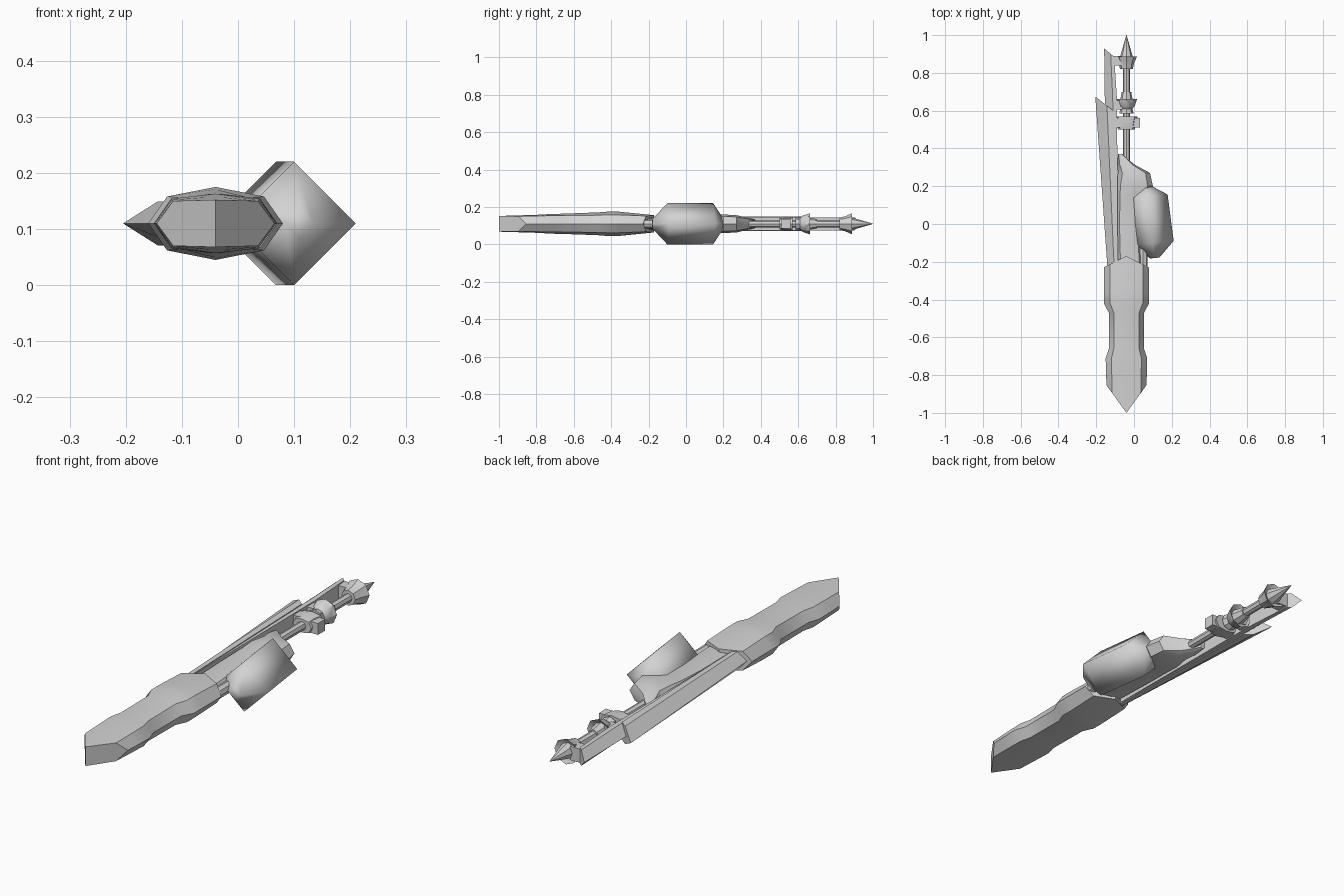
import bpy, bmesh, math

if "Cube" in bpy.data.objects:
    bpy.data.objects.remove(bpy.data.objects["Cube"])

CX, CZ = -0.04, 0.11          # long axis of the weapon
grey = bpy.data.materials.new("grey metal")
grey.diffuse_color = (0.65, 0.65, 0.65, 1)
grey.use_nodes = True
grey.node_tree.nodes["Principled BSDF"].inputs["Base Color"].default_value = grey.diffuse_color


def finish(name, bm, angle):
    bmesh.ops.recalc_face_normals(bm, faces=bm.faces)
    me = bpy.data.meshes.new(name)
    bm.to_mesh(me)
    bm.free()
    me.materials.append(grey)
    ob = bpy.data.objects.new(name, me)
    bpy.context.collection.objects.link(ob)
    bpy.ops.object.select_all(action='DESELECT')
    ob.select_set(True)
    bpy.context.view_layer.objects.active = ob
    bpy.ops.object.shade_smooth_by_angle(angle=math.radians(angle))
    return ob


def loft(name, rings, angle=40, split_caps=False):
    """Skin a list of equal-length point rings and close both ends."""
    bm = bmesh.new()
    vs = [[bm.verts.new(p) for p in r] for r in rings]
    n = len(vs[0])
    for a, b in zip(vs, vs[1:]):
        for i in range(n):
            j = (i + 1) % n
            bm.faces.new((a[i], a[j], b[j], b[i]))
    for r in (vs[0], vs[-1]):
        if split_caps:        # folded cap, creased along the vertical centre line
            q, t = n // 4, 3 * n // 4
            bm.faces.new(r[q:t + 1])
            bm.faces.new(r[t:] + r[:q + 1])
        else:
            bm.faces.new(r)
    return finish(name, bm, angle)


def oval(y, hw, h, side=None, xc=CX, fold=0.0):
    """Eight-point flattened section; fold pushes the middle along y."""
    side = h * 0.8 if side is None else side
    sec = [(1, 0), (.72, side), (0, h), (-.72, side),
           (-1, 0), (-.72, -side), (0, -h), (.72, -side)]
    return [(xc + x * hw, y + fold * (1 - abs(x)), CZ + z) for x, z in sec]


def turned(name, profile, sides=8, xc=CX):
    """Turned part along y from (y, radius) pairs."""
    return loft(name, [[(xc + r * math.cos(2 * math.pi * i / sides), y,
                         CZ + r * math.sin(2 * math.pi * i / sides))
                        for i in range(sides)] for y, r in profile])


def wedge(name, stations, h):
    """Blade with a sharp outer edge: (edge x, edge y, back x, back y)."""
    loft(name, [[(ex, ey, CZ), (ex + .65 * (bx - ex), ey + .65 * (by - ey), CZ + h),
                 (bx, by, CZ + h), (bx, by, CZ - h),
                 (ex + .65 * (bx - ex), ey + .65 * (by - ey), CZ - h)]
                for ex, ey, bx, by in stations], 25)


# Handle with a wedge-shaped pommel and a pointed collar
loft("handle", [
    oval(-.855, .105, .042, .04, fold=-.145),
    oval(-.80, .108, .048, .042),
    oval(-.71, .11, .053, .044),
    oval(-.66, .093, .054, .044),
    oval(-.47, .093, .061, .046),
    oval(-.42, .12, .065, .048),
    oval(-.36, .12, .065, .048),
    oval(-.23, .12, .046, .042, fold=.06)], 40, True)

# Central body tapering to a hooked nose
loft("body", [oval(y, hw, h, xc=x) for y, x, hw, h in (
    (-.25, -.02, .07, .034), (0, -.03, .065, .037), (.14, -.02, .075, .042),
    (.20, 0, .1, .05), (.27, 0, .085, .046), (.315, -.043, .045, .036),
    (.37, -.073, .012, .022))])

# Two stacked cutting blades on the left
wedge("long_blade", [(-.14, -.24, -.085, -.25), (-.205, .675, -.11, .6)], .039)
wedge("inner_blade", [(-.13, -.24, -.085, -.25), (-.155, .68, -.09, .66),
                      (-.158, .93, -.105, .885)], .035)

# Tilted four-sided drum magazine on the right
drum = []
for y, x, r in ((-.18, .11, .025), (-.10, .10, .11), (.145, .068, .11), (.20, .062, .028)):
    # each section leans with the drum axis
    drum.append([(x + r, y + .1 * r, CZ), (x, y, CZ + r),
                 (x - r, y - .1 * r, CZ), (x, y, CZ - r)])
loft("drum", drum, 95)
turned("drum_link", [(-.25, .024), (-.08, .024)], xc=.048)

# Barrel, its flared collars and the pointed muzzle
turned("barrel", [(.25, .019), (.89, .019)])
turned("middle_collar", [(.585, .038), (.61, .032), (.625, .044), (.662, .056),
                         (.645, .035), (.70, .025)])
turned("front_collar", [(.82, .034), (.85, .04), (.888, .056), (.875, .036)])
turned("muzzle_spike", [(.87, .036), (.895, .031), (1.0, .001)])

# Brackets tying the barrel to the blade
loft("barrel_bracket", [oval(.50, .045, .03), oval(.53, .05, .036),
                        oval(.57, .06, .036)])
bm = bmesh.new()
bmesh.ops.create_cube(bm, size=1)
for v in bm.verts:
    v.co = (v.co.x * .035 + .013, v.co.y * .05 + .535, v.co.z * .05 + CZ)
finish("bracket_lug", bm, 30)
for name, y in (("rear_strut", .535), ("middle_strut", .63), ("front_strut", .865)):
    bm = bmesh.new()
    bmesh.ops.create_cube(bm, size=1)
    for v in bm.verts:
        v.co = (v.co.x * .05 - .085, v.co.y * .05 + y, v.co.z * .06 + CZ)
    finish(name, bm, 30)
